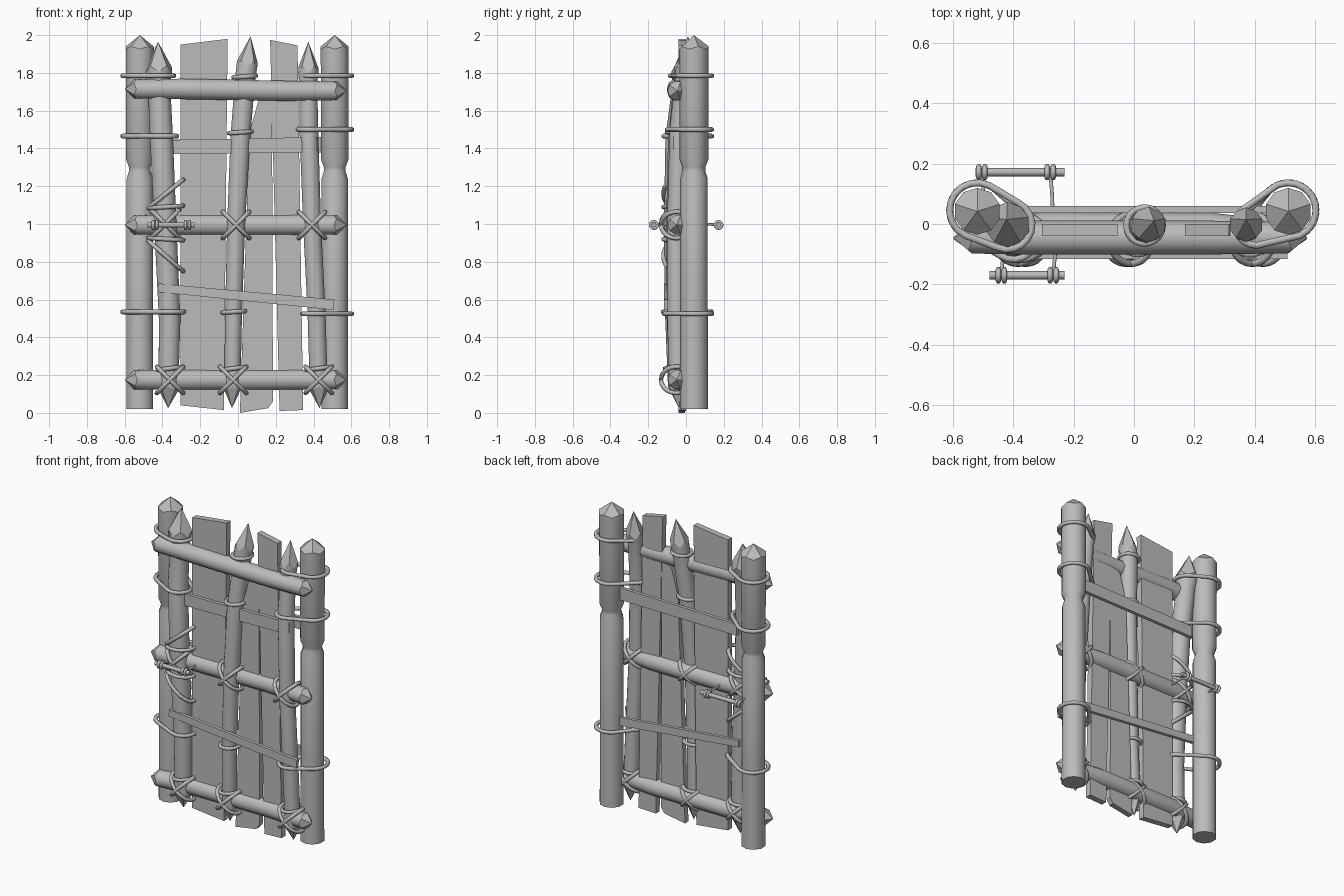
import bpy, bmesh, math
from mathutils import Vector

if "Cube" in bpy.data.objects:
    bpy.data.objects.remove(bpy.data.objects["Cube"])

GREY = (0.5, 0.5, 0.5, 1)
wood = bpy.data.materials.new("plain grey")
wood.use_nodes = True
wood.diffuse_color = GREY
wood.node_tree.nodes["Principled BSDF"].inputs["Base Color"].default_value = GREY


def finish(name, bm):
    bmesh.ops.recalc_face_normals(bm, faces=bm.faces)
    mesh = bpy.data.meshes.new(name)
    bm.to_mesh(mesh)
    bm.free()
    mesh.materials.append(wood)
    obj = bpy.data.objects.new(name, mesh)
    bpy.context.collection.objects.link(obj)
    return obj


def tube(name, path, radii, sides=10, ref=(0, 1, 0), closed=False, tips=(0, 0)):
    """Loft round sections along a path; tips are heights of five-sided points."""
    pts = [Vector(p) for p in path]
    n = len(pts)
    if not isinstance(radii, (list, tuple)):
        radii = [radii] * n
    bm = bmesh.new()
    rings = []
    for i, p in enumerate(pts):
        if closed:
            t = pts[(i + 1) % n] - pts[i - 1]
        else:
            t = pts[min(i + 1, n - 1)] - pts[max(i - 1, 0)]
        t.normalize()
        a = Vector(ref)
        a = (a - t * a.dot(t)).normalized()
        b = t.cross(a)
        ring = []
        for k in range(sides):
            ang = math.tau * k / sides
            co = p + (a * math.cos(ang) + b * math.sin(ang)) * radii[i]
            # facets of a whittled point bite lower between its ridges
            if k % 2 and not closed:
                if i == n - 1:
                    co -= t * tips[1] * 0.236
                elif i == 0:
                    co += t * tips[0] * 0.236
            ring.append(bm.verts.new(co))
        rings.append(ring)
    pairs = list(zip(rings, rings[1:]))
    if closed:
        pairs.append((rings[-1], rings[0]))
    for r0, r1 in pairs:
        for k in range(sides):
            j = (k + 1) % sides
            bm.faces.new((r0[k], r0[j], r1[j], r1[k])).smooth = True
    if not closed:
        for ring, end, before, h in ((rings[0], pts[0], pts[1], tips[0]),
                                     (rings[-1], pts[-1], pts[-2], tips[1])):
            if not h:
                bm.faces.new(ring)
                continue
            apex = bm.verts.new(end + (end - before).normalized() * h)
            for k in range(0, sides, 2):
                bm.faces.new((ring[k], ring[k + 1], ring[(k + 2) % sides], apex))
    return finish(name, bm)


def board(name, outline, y, thick):
    """Flat board from an x-z outline."""
    bm = bmesh.new()
    face = bm.faces.new([bm.verts.new((x, y - thick / 2, z)) for x, z in outline])
    ext = bmesh.ops.extrude_face_region(bm, geom=[face])
    moved = [g for g in ext["geom"] if isinstance(g, bmesh.types.BMVert)]
    bmesh.ops.translate(bm, verts=moved, vec=(0, thick, 0))
    return finish(name, bm)


def loop(name, centre, u, v, r=0.012, steps=24):
    """Closed elliptical rope with half axes u and v."""
    c, u, v = Vector(centre), Vector(u), Vector(v)
    path = [c + u * math.cos(math.tau * i / steps) + v * math.sin(math.tau * i / steps)
            for i in range(steps)]
    tube(name, path, r, 6, u.cross(v), True)


def binding(name, z, c0, r0, c1, r1):
    """Rope pulled round two uprights."""
    base = math.atan2(c1[1] - c0[1], c1[0] - c0[0])
    path = []
    for c, r, start in ((c0, r0, base + math.pi / 2), (c1, r1, base - math.pi / 2)):
        for i in range(10):
            a = start + math.pi * i / 9
            path.append((c[0] + r * math.cos(a), c[1] + r * math.sin(a), z))
    tube(name, path, 0.013, 6, (0, 0, 1), True)


def lashing(name, x, y, z, size=0.07):
    """Crossed rope over a joint."""
    for s in (-1, 1):
        loop(name, (x, y, z), (size, 0, s * size), (0, 0.082, 0))


# Two outer posts, notched below the upper length
for side, x in (("right", -0.52), ("left", 0.512)):
    heights = (0.02, 0.6, 1.24, 1.28, 1.3, 1.34, 1.94)
    tube(side + "_post", [(x, 0.042, z) for z in heights],
         (0.074, 0.073, 0.073, 0.06, 0.06, 0.076, 0.078), tips=(0, 0.06))

# Three crooked whittled stakes
STAKES = {
    "right_stake": ([(-0.368, -0.04, 0.12), (-0.362, -0.05, 0.5), (-0.385, -0.055, 1.0),
                     (-0.405, -0.045, 1.45), (-0.418, -0.01, 1.74), (-0.42, 0, 1.83)],
                    (0.055, 0.06, 0.062, 0.064, 0.062, 0.074)),
    "middle_stake": ([(-0.03, -0.04, 0.12), (-0.024, -0.055, 0.5), (-0.01, -0.055, 1.0),
                      (0.012, -0.04, 1.45), (0.035, -0.01, 1.74), (0.05, 0, 1.86)],
                     (0.045, 0.047, 0.05, 0.055, 0.056, 0.058)),
    "left_stake": ([(0.428, -0.04, 0.12), (0.415, -0.05, 0.55), (0.392, -0.05, 1.0),
                    (0.375, -0.035, 1.5), (0.372, -0.01, 1.74), (0.372, 0, 1.83)],
                   (0.05, 0.05, 0.05, 0.052, 0.05, 0.056)),
}
for name, (path, radii) in STAKES.items():
    tube(name, path, radii, tips=(0.095, 0.135))

# Upright planks with uneven ends
board("wide_plank", [(-0.305, 0.04), (-0.075, 0.015), (-0.055, 1.98), (-0.305, 1.95)], -0.02, 0.04)
board("broken_plank", [(0.01, 0), (0.16, 0.025), (0.185, 0.06), (0.18, 1.68),
                       (0.11, 1.66), (0.06, 1.48)], -0.022, 0.036)
board("narrow_plank", [(0.22, 0.01), (0.345, 0.015), (0.315, 1.945), (0.17, 1.975)], -0.02, 0.04)

# Three cross bars with pointed ends
for name, z0, z1, mid in (("top_bar", 1.715, 1.705, -0.045), ("centre_bar", 0.995, 0.995, -0.018),
                          ("bottom_bar", 0.175, 0.175, -0.018)):
    tube(name, [(-0.55, -0.045, z0), (-0.3, mid, z0), (0.25, mid, z1), (0.525, -0.045, z1)],
         (0.053, 0.057, 0.056, 0.052), tips=(0.05, 0.05))

# Thin slats on both faces
for face, y_up, y_low in (("front", -0.055, -0.105), ("back", 0.048, 0.048)):
    ext = 0.05 if face == "back" else 0
    board(face + "_upper_slat", [(-0.36 - ext, 1.37), (0.42 + ext, 1.38),
                                 (0.42 + ext, 1.46), (-0.36 - ext, 1.445)], y_up, 0.022)
    board(face + "_lower_slat", [(-0.425, 0.64), (0.505, 0.545), (0.51, 0.6), (-0.42, 0.685)],
          y_low, 0.022)

# Ropes binding each post to its neighbouring stake
for z, sx, sy, sr in ((1.785, -0.42, -0.003, 0.082), (1.465, -0.4, -0.04, 0.078),
                      (0.535, -0.365, -0.045, 0.078)):
    binding("right_binding", z, (-0.52, 0.045), 0.092, (sx, sy), sr)
for z, sx, sy, sr in ((1.785, 0.405, -0.003, 0.068), (1.5, 0.385, -0.035, 0.066),
                      (0.525, 0.412, -0.045, 0.07)):
    binding("left_binding", z, (0.512, 0.045), 0.092, (sx, sy), sr)

# Single rope collars on the middle stake
for x, y, z in ((0.035, -0.005, 1.78), (0.012, -0.04, 1.485), (-0.022, -0.05, 0.535)):
    loop("stake_collar", (x, y, z), (0.06, 0, 0.004), (0, 0.06, 0))

# Crossed lashings where stakes meet bars
for x, z in ((-0.01, 0.995), (0.392, 0.995), (-0.36, 0.175), (-0.026, 0.175), (0.427, 0.175)):
    lashing("crossed_lashing", x, -0.05, z)
for x in (-0.362, -0.024, 0.426):
    loop("low_collar", (x, -0.045, 0.235), (0.062, 0, 0.008), (0, 0.066, 0))

# Loose coils around the latch side
lashing("latch_lashing", -0.385, -0.05, 1.0, 0.075)
for z, tilt in ((1.16, 0.075), (1.09, 0.006), (0.92, -0.006), (0.83, -0.08)):
    loop("latch_coil", (-0.382, -0.045, z), (0.092, 0, tilt), (0, 0.075, 0))

# Toggle latch: peg, knots and cords on both faces
for face, y, x0, x1, knots in (("front", -0.17, -0.48, -0.23, (-0.44, -0.268)),
                               ("back", 0.172, -0.525, -0.23, (-0.505, -0.278))):
    tube(face + "_peg", [(x0, y, 0.995), (x1, y, 0.995)], 0.014, 8)
    for x in knots:
        for dx in (-0.01, 0.01):
            loop(face + "_knot", (x + dx, y, 0.995), (0, 0.019, 0), (0, 0, 0.019), 0.009, 12)
        tube(face + "_cord", [(x, y, 0.995), (x + 0.006, y * 0.6, 1.0), (x + 0.01, 0, 0.995)],
             0.007, 6, (0, 0, 1))
